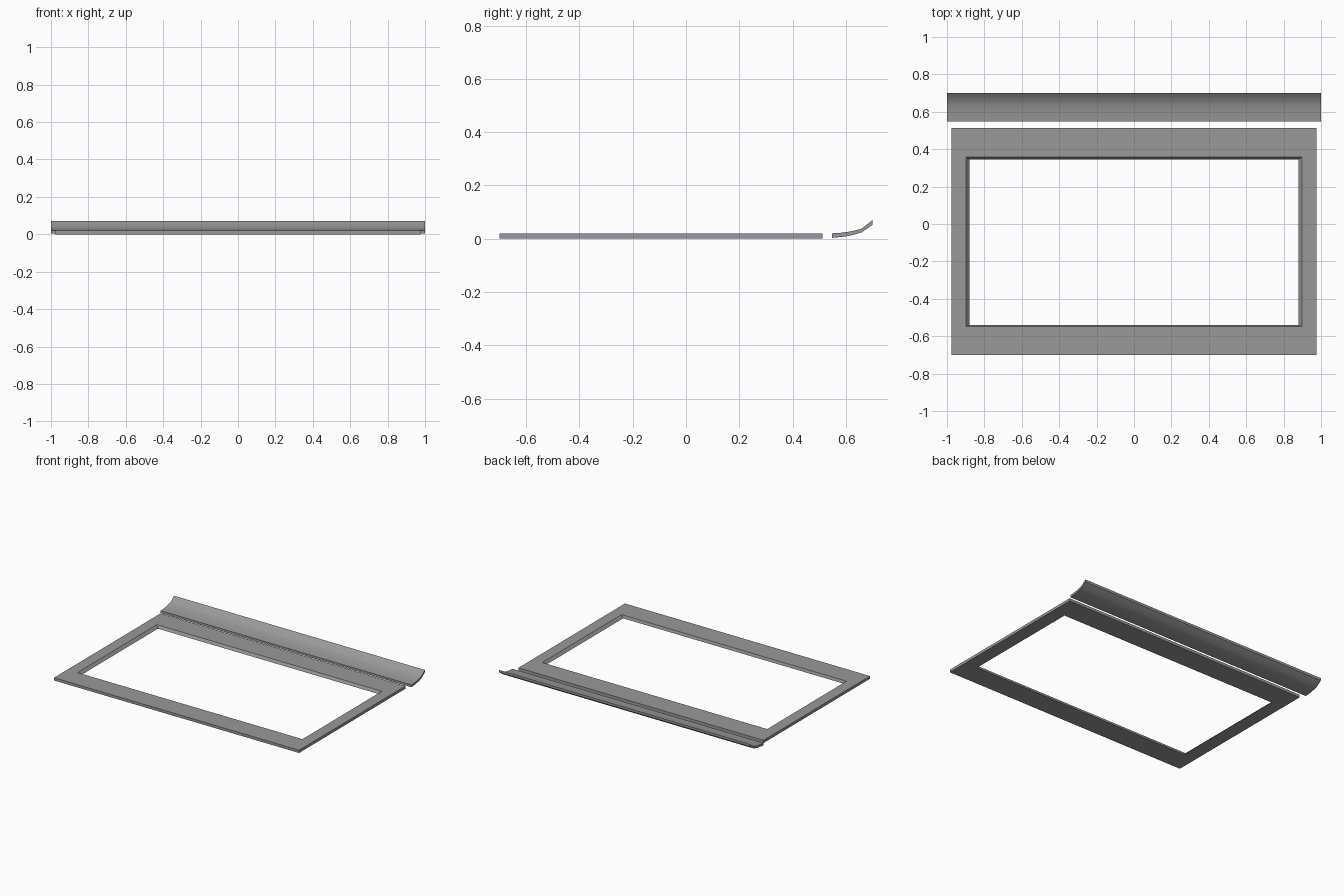
import bpy, bmesh, math

if "Cube" in bpy.data.objects:
    bpy.data.objects.remove(bpy.data.objects["Cube"])

grey = bpy.data.materials.new("mid_grey")
grey.diffuse_color = (0.32, 0.32, 0.32, 1)
grey.use_nodes = True
grey.node_tree.nodes["Principled BSDF"].inputs["Base Color"].default_value = grey.diffuse_color


def finish(name, bm):
    bmesh.ops.recalc_face_normals(bm, faces=bm.faces)
    me = bpy.data.meshes.new(name)
    bm.to_mesh(me)
    bm.free()
    ob = bpy.data.objects.new(name, me)
    bpy.context.collection.objects.link(ob)
    me.materials.append(grey)
    return ob


def rect(bm, x, y0, y1, z):
    return [bm.verts.new(p) for p in ((-x, y0, z), (x, y0, z), (x, y1, z), (-x, y1, z))]


# Flat rectangular frame with a sloped inner lip
bm = bmesh.new()
rings = [rect(bm, 0.977, -0.70, 0.513, 0.0),
         rect(bm, 0.977, -0.70, 0.513, 0.02),
         rect(bm, 0.897, -0.547, 0.357, 0.02),
         rect(bm, 0.88, -0.54, 0.345, 0.0)]
for a, b in zip(rings, rings[1:] + rings[:1]):
    for i in range(4):
        j = (i + 1) % 4
        bm.faces.new((a[i], a[j], b[j], b[i]))
finish("window_frame", bm)

# Curved lip strip behind the frame
lower = [(0.548, 0.003), (0.58, 0.006), (0.61, 0.010), (0.635, 0.016), (0.66, 0.024), (0.70, 0.052)]
upper = [(0.70, 0.07), (0.66, 0.038), (0.635, 0.031), (0.61, 0.026), (0.58, 0.022), (0.548, 0.02)]
bm = bmesh.new()
ends = [[bm.verts.new((x, y, z)) for y, z in lower + upper] for x in (-1, 1)]
n = len(ends[0])
for i in range(n):
    j = (i + 1) % n
    bm.faces.new((ends[0][i], ends[0][j], ends[1][j], ends[1][i]))
for e in ends:
    bm.faces.new(e)
lip = finish("curved_lip", bm)
bpy.context.view_layer.objects.active = lip
lip.select_set(True)
bpy.ops.object.shade_smooth_by_angle(angle=math.radians(35))
